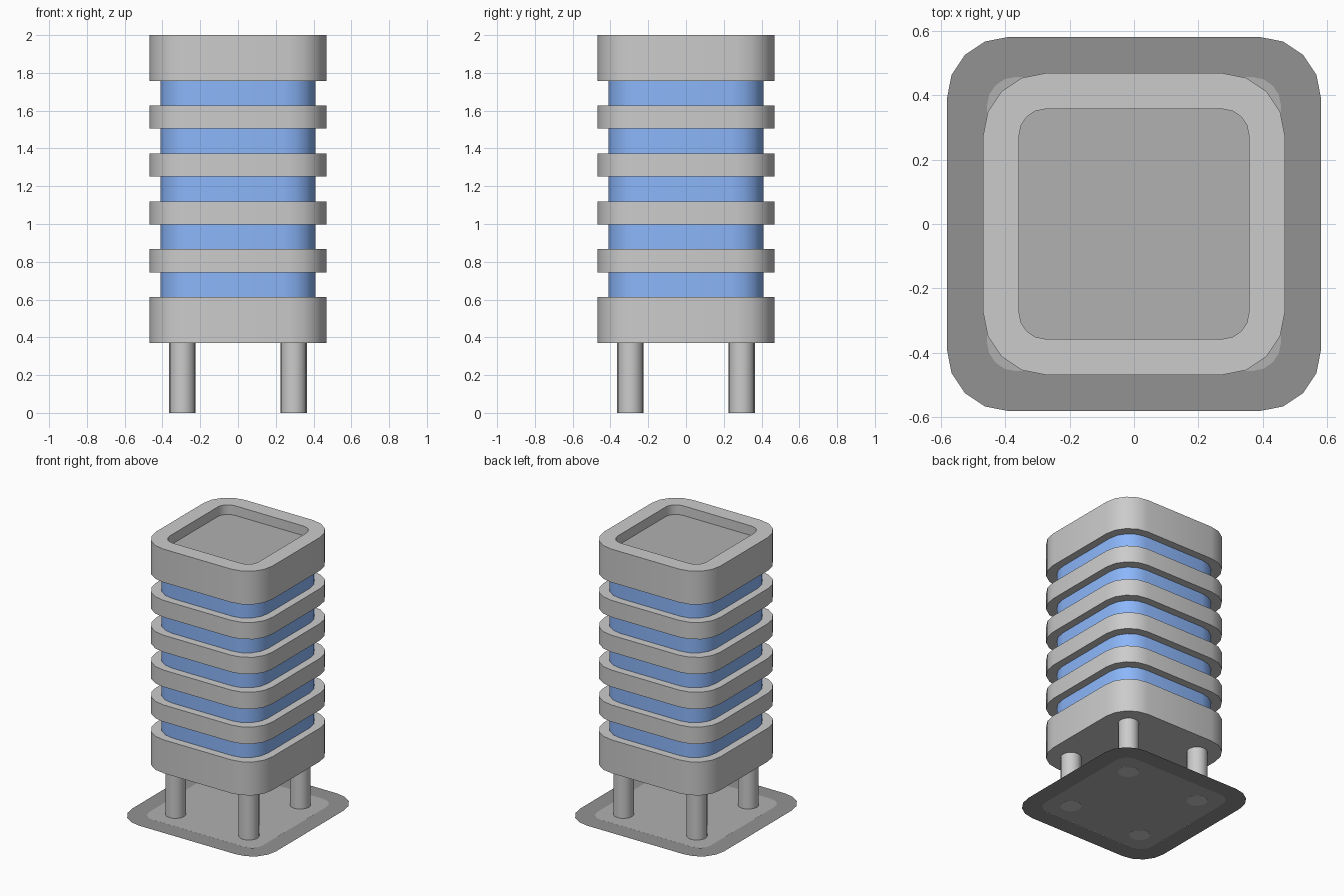
import bpy
from math import pi, cos, sin, radians

if "Cube" in bpy.data.objects:
    bpy.data.objects.remove(bpy.data.objects["Cube"])

SEGS = 4  # facets per rounded corner


def material(name, rgb):
    mat = bpy.data.materials.new(name)
    mat.diffuse_color = (*rgb, 1)
    mat.use_nodes = True
    mat.node_tree.nodes["Principled BSDF"].inputs["Base Color"].default_value = mat.diffuse_color
    return mat


def rounded_square(half, radius, z):
    """Counter-clockwise loop of points."""
    c = half - radius
    pts = []
    for k, (sx, sy) in enumerate([(1, 1), (-1, 1), (-1, -1), (1, -1)]):
        for i in range(SEGS + 1):
            a = (k + i / SEGS) * pi / 2
            pts.append((sx * c + radius * cos(a), sy * c + radius * sin(a), z))
    return pts


def smooth(ob):
    bpy.ops.object.select_all(action='DESELECT')
    ob.select_set(True)
    bpy.context.view_layer.objects.active = ob
    bpy.ops.object.shade_smooth_by_angle(angle=radians(35))


def loft(name, loops, bottom=True, top=True, mat=None):
    """Skin a stack of (half width, corner radius, z) rounded squares."""
    n = 4 * (SEGS + 1)
    verts, faces = [], []
    for loop in loops:
        verts += rounded_square(*loop)
    for k in range(len(loops) - 1):
        for i in range(n):
            j = (i + 1) % n
            faces.append((k * n + i, k * n + j, (k + 1) * n + j, (k + 1) * n + i))
    if bottom:
        faces.append(tuple(reversed(range(n))))
    if top:
        faces.append(tuple(range(len(verts) - n, len(verts))))
    me = bpy.data.meshes.new(name)
    me.from_pydata(verts, [], faces)
    ob = bpy.data.objects.new(name, me)
    bpy.context.collection.objects.link(ob)
    if mat:
        me.materials.append(mat)
    smooth(ob)
    return ob


blue = material("blue", (0.26, 0.47, 0.96))
dark = material("dark_grey", (0.44, 0.44, 0.44))
black = material("charcoal", (0.29, 0.29, 0.29))
W, R = 0.468, 0.195

# flat ground mat: dark border around a lighter plate
loft("base_border", [(0.58, 0.19, 0), (0.455, 0.09, 0)], False, False, black)
loft("base_plate", [(0.456, 0.09, 0.001)], False, True, dark)

# four legs
for x in (-0.295, 0.295):
    for y in (-0.295, 0.295):
        bpy.ops.mesh.primitive_cylinder_add(vertices=16, radius=0.069, depth=0.372,
                                            location=(x, y, 0.186))
        leg = bpy.context.object
        leg.name = "leg"
        smooth(leg)

# bottom block, spacer rings and the blue bands between them
loft("bottom_block", [(W, R, 0.37), (W, R, 0.613)])
pitch = 0.2536
for i in range(5):
    z = 0.613 + i * pitch
    loft("blue_band", [(0.411, 0.17, z), (0.411, 0.17, z + 0.131)], False, False, blue)
    if i < 4:
        loft("grey_ring", [(W, R, z + 0.131), (W, R, z + pitch)])

# top block with a shallow recess and dark floor
loft("top_block", [(W, R, 1.758), (W, R, 2.0), (0.356, 0.08, 2.0), (0.356, 0.08, 1.93)],
     True, False)
loft("recess_floor", [(0.356, 0.08, 1.93)], False, True, dark)
